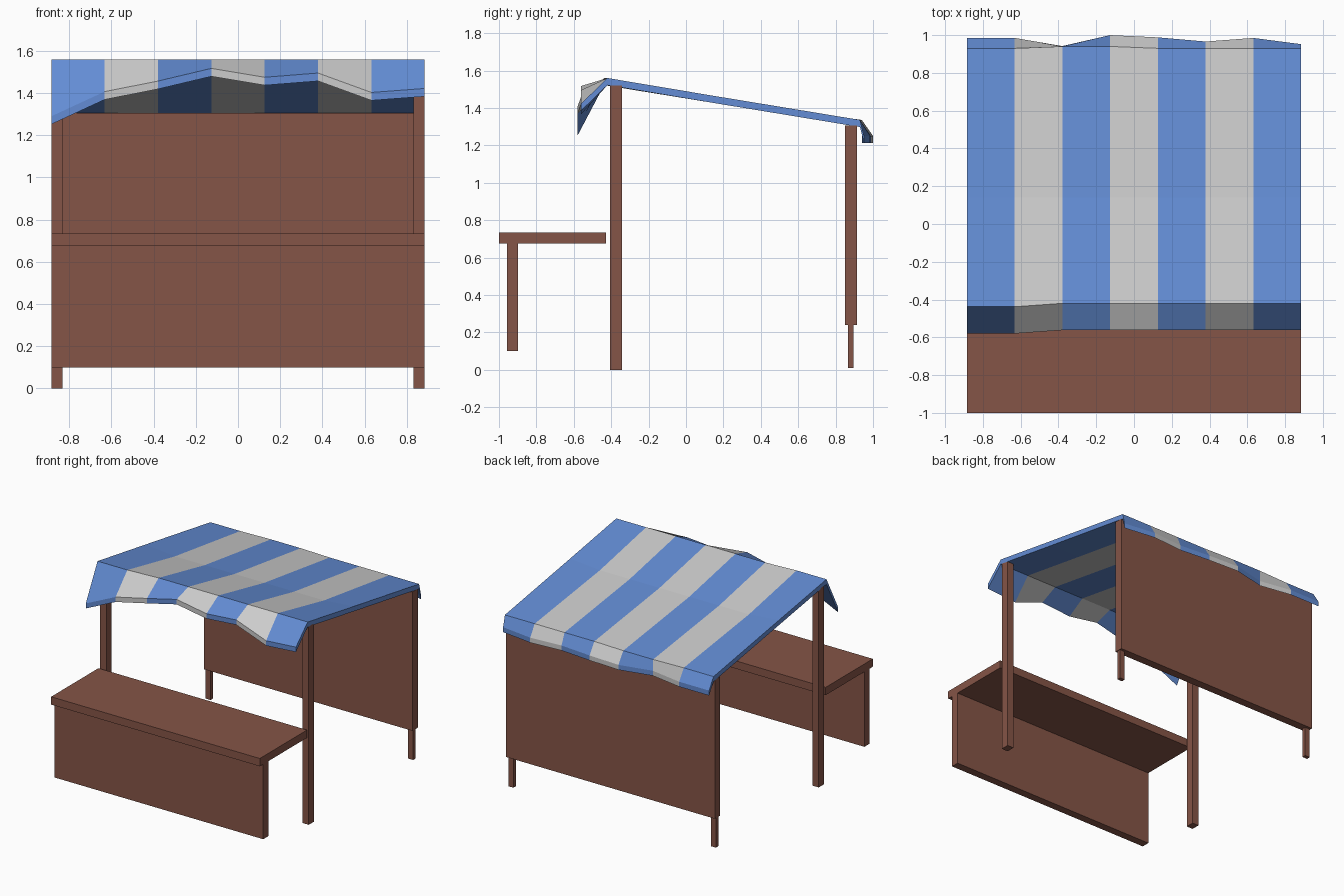
import bpy, bmesh

if "Cube" in bpy.data.objects:
    bpy.data.objects.remove(bpy.data.objects["Cube"])


def material(name, color):
    m = bpy.data.materials.new(name)
    m.diffuse_color = (*color, 1)
    m.use_nodes = True
    m.node_tree.nodes["Principled BSDF"].inputs["Base Color"].default_value = m.diffuse_color
    return m


wood = material("brown_wood", (0.235, 0.09, 0.063))
blue = material("blue_cloth", (0.125, 0.265, 0.66))
pale = material("pale_cloth", (0.52, 0.52, 0.52))


def finish(name, bm, mats):
    bmesh.ops.recalc_face_normals(bm, faces=bm.faces[:])
    me = bpy.data.meshes.new(name)
    bm.to_mesh(me)
    bm.free()
    for m in mats:
        me.materials.append(m)
    ob = bpy.data.objects.new(name, me)
    bpy.context.collection.objects.link(ob)
    return ob


def box(name, xs, ys, zs):
    bm = bmesh.new()
    bmesh.ops.create_cube(bm, size=1)
    for v in bm.verts:
        for i, (lo, hi) in enumerate((xs, ys, zs)):
            v.co[i] = hi if v.co[i] > 0 else lo
    return finish(name, bm, [wood])


W = 0.885

# Counter with its front board
box("counter_top", (-W, W), (-1.0, -0.427), (0.675, 0.735))
box("counter_front", (-W, W), (-0.958, -0.897), (0.1, 0.675))

# Back wall
box("back_wall", (-W, W), (0.85, 0.914), (0.24, 1.305))

# Posts and back legs on both sides
for side, s in (("left", -1), ("right", 1)):
    box(side + "_front_post", sorted((s * 0.832, s * W)), (-0.407, -0.343), (0, 1.52))
    box(side + "_back_leg", sorted((s * 0.838, s * 0.88)), (0.865, 0.895), (0.01, 0.24))

# Striped awning: one cross-section per stripe seam, with uneven hems
front_z = [1.29, 1.407, 1.457, 1.517, 1.475, 1.495, 1.403, 1.422]
front_y = [-0.58, -0.58, -0.562, -0.562, -0.562, -0.562, -0.562, -0.562]
ridge_y = [-0.438, -0.438, -0.42, -0.42, -0.42, -0.42, -0.42, -0.42]
eave_y = [0.93, 0.93, 0.94, 0.94, 0.93, 0.93, 0.93, 0.93]
hem_y = [0.985, 0.985, 0.942, 1.0, 0.988, 0.966, 0.985, 0.952]
T = 0.038
bm = bmesh.new()
rings = []
for i in range(8):
    x = -W + i * 2 * W / 7
    sag = 0 if i in (0, 7) else 0.022
    top = [(front_y[i], front_z[i]), (ridge_y[i], 1.56), (0.14, 1.466 - sag),
           (eave_y[i], 1.336), (hem_y[i], 1.25)]
    low = [(y, z - T) for y, z in top]
    low[2] = (0.14, 1.466 - T)
    rings.append([bm.verts.new((x, y, z)) for y, z in top + low[::-1]])
n = len(rings[0])
for i in range(7):
    a, b = rings[i], rings[i + 1]
    for j in range(n):
        k = (j + 1) % n
        bm.faces.new((a[j], a[k], b[k], b[j])).material_index = i % 2
for r in (rings[0], rings[-1]):
    for j in range(4):
        bm.faces.new((r[j], r[j + 1], r[n - 2 - j], r[n - 1 - j]))
finish("awning", bm, [blue, pale])
